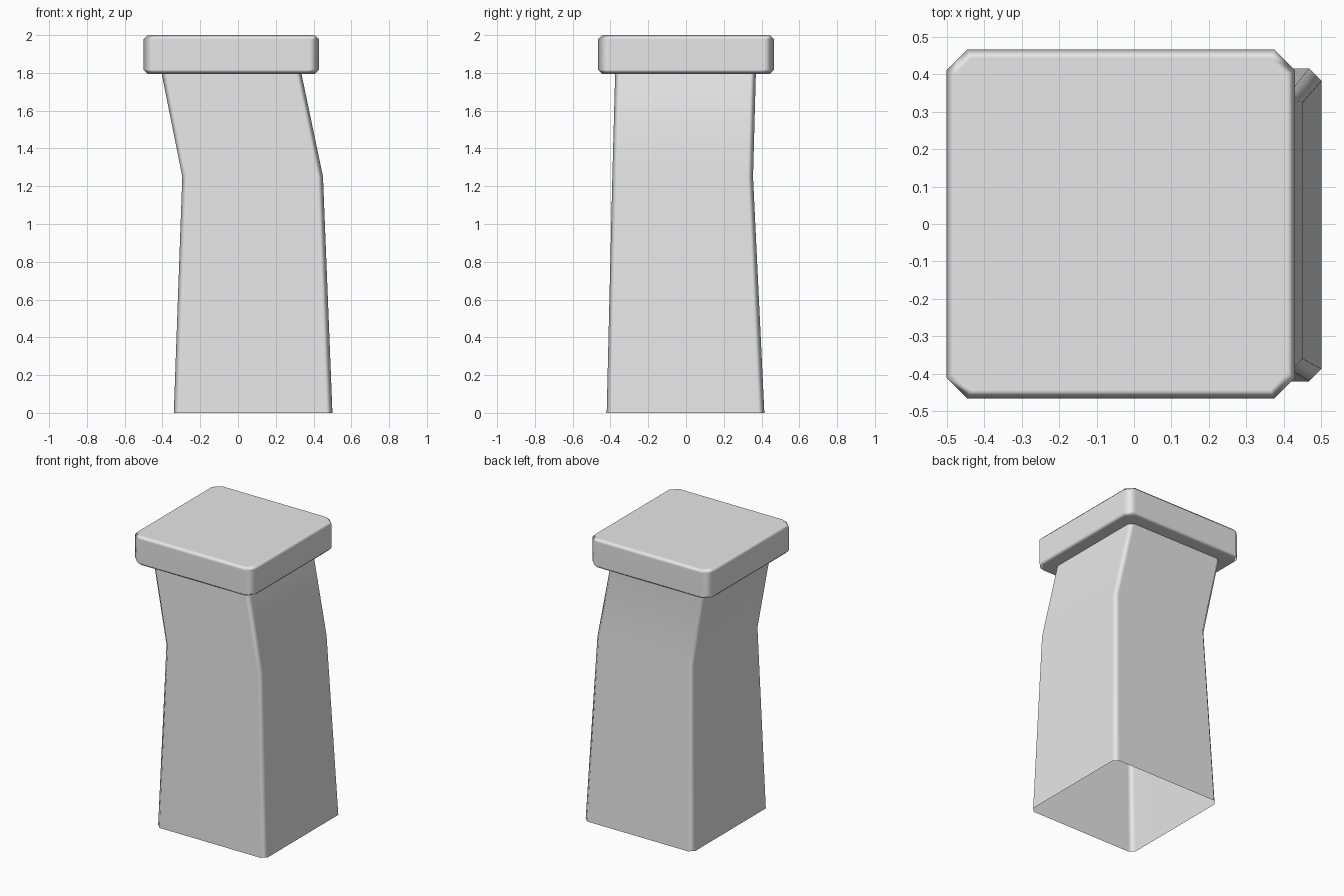
import bpy
import bmesh

if "Cube" in bpy.data.objects:
    bpy.data.objects.remove(bpy.data.objects["Cube"], do_unlink=True)

GREY = (0.8, 0.8, 0.8, 1.0)
stone = bpy.data.materials.new("grey stone")
stone.use_nodes = True
stone.diffuse_color = GREY
stone.node_tree.nodes["Principled BSDF"].inputs["Base Color"].default_value = GREY


def ring(bm, x0, x1, y0, y1, z, c):
    """One rectangular section with corners cut by c."""
    pts = [(x0 + c, y0), (x1 - c, y0), (x1, y0 + c), (x1, y1 - c),
           (x1 - c, y1), (x0 + c, y1), (x0, y1 - c), (x0, y0 + c)]
    return [bm.verts.new((x, y, z)) for x, y in pts]


def loft(name, sections, capped):
    """Skin the sections from the bottom up, optionally closing both ends."""
    bm = bmesh.new()
    rings = [ring(bm, *s) for s in sections]
    for low, high in zip(rings, rings[1:]):
        for i in range(len(low)):
            j = (i + 1) % len(low)
            bm.faces.new((low[i], low[j], high[j], high[i]))
    if capped:
        bm.faces.new(list(reversed(rings[0])))
        bm.faces.new(rings[-1])
    for face in bm.faces:
        face.smooth = True
    mesh = bpy.data.meshes.new(name)
    bm.to_mesh(mesh)
    bm.free()
    mesh.materials.append(stone)
    obj = bpy.data.objects.new(name, mesh)
    bpy.context.collection.objects.link(obj)
    # keep the broad faces flat and the chamfers soft
    normals = obj.modifiers.new("soft chamfers", 'WEIGHTED_NORMAL')
    normals.weight = 90
    return obj


# Crooked shaft, open at the bottom
loft("shaft", [
    (-0.34, 0.5, -0.42, 0.415, 0.0, 0.033),
    (-0.295, 0.45, -0.39, 0.355, 1.25, 0.03),
    (-0.405, 0.335, -0.375, 0.37, 1.8, 0.03),
], False)

# Overhanging cap slab with chamfered edges
X0, X1, Y, B = -0.5, 0.43, 0.465, 0.022
loft("cap", [
    (X0 + B, X1 - B, -Y + B, Y - B, 1.795, 0.045),
    (X0, X1, -Y, Y, 1.795 + B, 0.055),
    (X0, X1, -Y, Y, 2.0 - B, 0.055),
    (X0 + B, X1 - B, -Y + B, Y - B, 2.0, 0.045),
], True)
